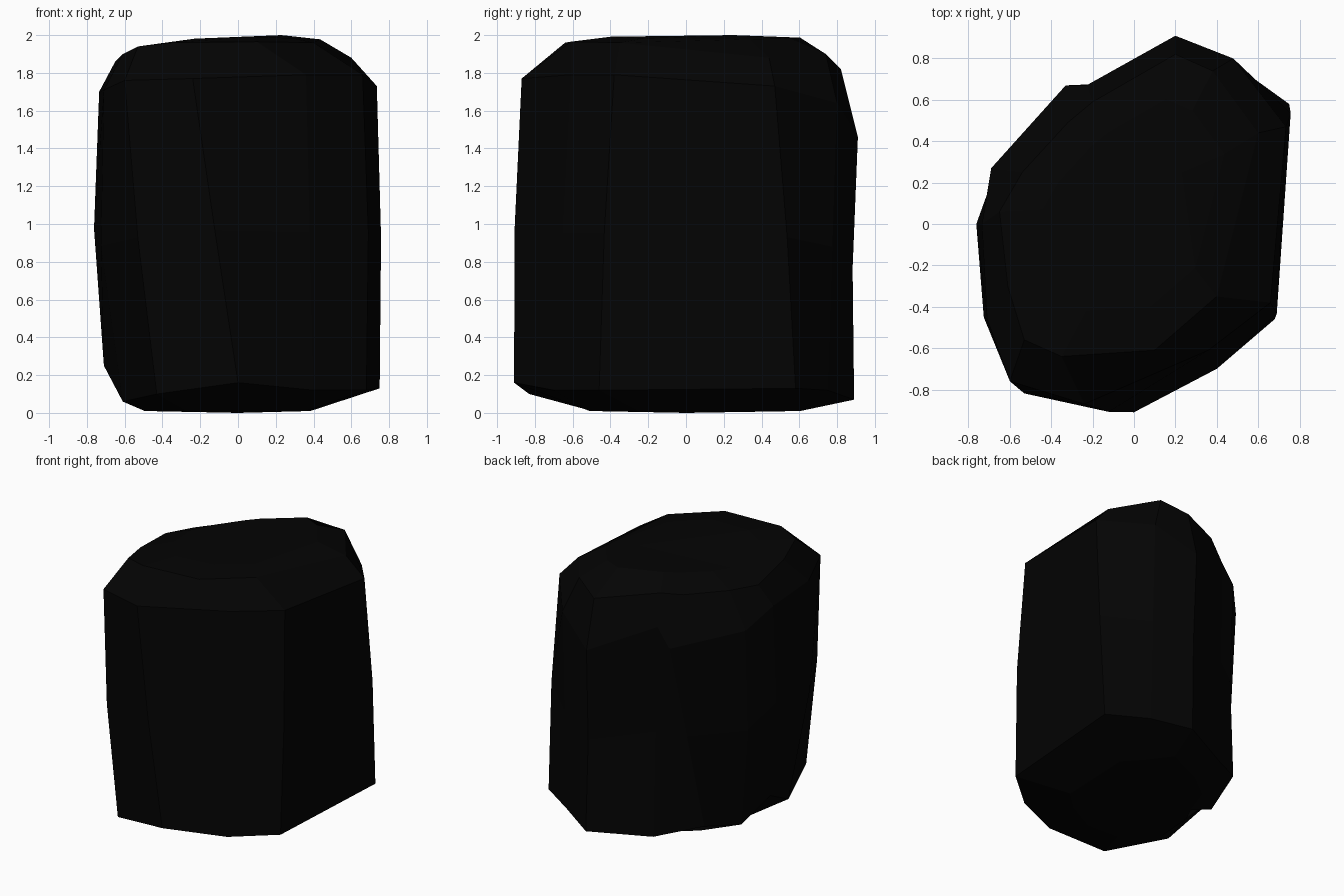
import bpy, bmesh
from mathutils import Vector

if "Cube" in bpy.data.objects:
    bpy.data.objects.remove(bpy.data.objects["Cube"])

# Matching corner columns, counter-clockwise from the front corner
low = [(0, -.91, .16), (.40, -.70, .12), (.68, -.46, .12), (.75, .58, .13),
       (.48, .75, .12), (.22, .89, .07), (-.20, .68, .06), (-.49, .48, .14),
       (-.57, .15, .05), (-.71, 0, .25), (-.61, -.36, .06), (-.43, -.83, .10)]
shoulder = [(-.24, -.87, 1.77), (.36, -.61, 1.79), (.66, -.38, 1.79), (.735, .47, 1.73),
            (.48, .80, 1.64), (.20, .91, 1.46), (-.23, .67, 1.66), (-.33, .67, 1.52),
            (-.69, .27, 1.60), (-.735, 0, 1.70), (-.71, -.46, 1.71), (-.60, -.76, 1.76)]
crown = [(-.35, -.64, 1.96), (.10, -.61, 1.965), (.40, -.35, 1.96), (.60, .44, 1.88),
         (.38, .74, 1.90), (.20, .82, 1.82), (-.20, .59, 1.88), (-.32, .49, 1.86),
         (-.54, .25, 1.86), (-.65, .06, 1.86), (-.61, -.30, 1.90), (-.53, -.56, 1.94)]

# Belly ring: halfway up, each corner bulging or sinking a little
bulge = {0: 1.02, 2: 1.03, 3: 1.02, 5: .98, 7: .97, 8: 1.08, 9: 1.055, 10: 1.10, 11: 1.03}
belly = []
for i, (a, b) in enumerate(zip(low, shoulder)):
    p = (Vector(a) + Vector(b)) / 2
    k = bulge.get(i, 1)
    belly.append((p.x * k, p.y * k, p.z))


def inset(ring, centre, factors):
    return [(centre[0] + (x - centre[0]) * k, centre[1] + (y - centre[1]) * k)
            for (x, y, _), k in zip(ring, factors)]


# Flat foot, and a summit plateau that sinks toward the left
foot = [.56, .56, .55, .53, .58, .68, .7, .68, .72, .65, .8, .6]
base = [(x, y, .01) for x, y in inset(low, (-.03, 0), foot)]
plateau = [(x, y, 1.995 - .09 * max(0, .4 * y - 1.4 * x) - .04 * max(0, x))
           for x, y in inset(crown, (.05, .1), [.7] * 12)]

# Loft the rings into a faceted boulder
bm = bmesh.new()
rings = [[bm.verts.new(p) for p in r] for r in (base, low, belly, shoulder, crown, plateau)]
n = len(low)
for a, b in zip(rings, rings[1:]):
    for i in range(n):
        j = (i + 1) % n
        bm.faces.new((a[i], a[j], b[j], b[i]))

# Fan caps for underside and summit
for ring, p in ((rings[0][::-1], (0, 0, 0)), (rings[-1], (.23, .25, 2.0))):
    tip = bm.verts.new(p)
    for i in range(n):
        bm.faces.new((ring[i], ring[(i + 1) % n], tip))
bmesh.ops.recalc_face_normals(bm, faces=bm.faces)

mesh = bpy.data.meshes.new("rock")
bm.to_mesh(mesh)
bm.free()
rock = bpy.data.objects.new("rock", mesh)
bpy.context.collection.objects.link(rock)

# Near-black stone
stone = bpy.data.materials.new("dark_stone")
stone.diffuse_color = (.001, .001, .001, 1)
stone.use_nodes = True
stone.node_tree.nodes["Principled BSDF"].inputs["Base Color"].default_value = stone.diffuse_color
mesh.materials.append(stone)
